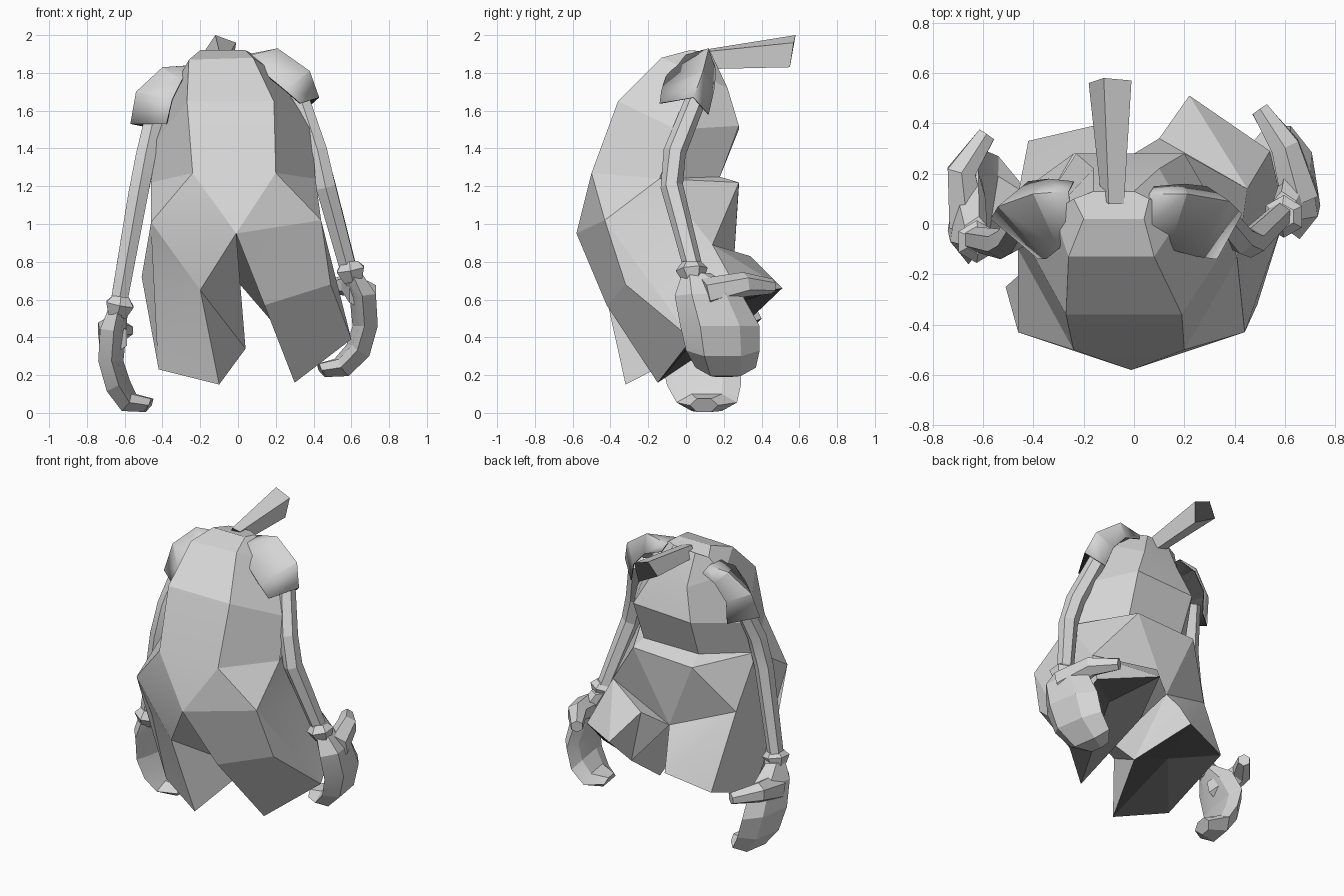
import bpy, bmesh, math
from mathutils import Vector

if "Cube" in bpy.data.objects:
    bpy.data.objects.remove(bpy.data.objects["Cube"])


def material(name, v):
    m = bpy.data.materials.new(name)
    m.diffuse_color = (v, v, v, 1)
    m.use_nodes = True
    m.node_tree.nodes["Principled BSDF"].inputs["Base Color"].default_value = m.diffuse_color
    return m


pale = material("pale_grey", 0.68)
dark = material("dark_lining", 0.08)


def make(name, verts, faces, lining=0):
    """Mesh object with outward normals; the last few faces may be dark lining."""
    me = bpy.data.meshes.new(name)
    me.from_pydata([tuple(v) for v in verts], [], faces)
    me.materials.append(pale)
    me.materials.append(dark)
    for p in me.polygons:
        p.material_index = int(p.index >= len(faces) - lining)
    bm = bmesh.new()
    bm.from_mesh(me)
    bmesh.ops.recalc_face_normals(bm, faces=bm.faces)
    mid = sum((v.co for v in bm.verts), Vector()) / len(bm.verts)
    if sum(f.normal.dot(f.calc_center_median() - mid) * f.calc_area() for f in bm.faces) < 0:
        bmesh.ops.reverse_faces(bm, faces=bm.faces)
    bm.to_mesh(me)
    bm.free()
    ob = bpy.data.objects.new(name, me)
    bpy.context.collection.objects.link(ob)
    bpy.ops.object.select_all(action='DESELECT')
    ob.select_set(True)
    bpy.context.view_layer.objects.active = ob
    bpy.ops.object.shade_smooth_by_angle(angle=math.radians(15))
    return ob


def ring_faces(rows, n):
    """Side quads joining consecutive rings of n points."""
    return [(r * n + i, r * n + (i + 1) % n, (r + 1) * n + (i + 1) % n, (r + 1) * n + i)
            for r in range(rows - 1) for i in range(n)]


def loft(name, rings, lining=0):
    n, rows = len(rings[0]), len(rings)
    caps = [tuple(range(n)), tuple(range((rows - 1) * n, rows * n))]
    return make(name, [p for r in rings for p in r], ring_faces(rows, n) + caps, lining)


def tube(name, path, radii, sides=6):
    """Faceted tube along a path of points."""
    path = [Vector(p) for p in path]
    rings = []
    for i, p in enumerate(path):
        d = (path[min(i + 1, len(path) - 1)] - path[max(i - 1, 0)]).normalized()
        ref = Vector((1, 0, 0)) if abs(d.x) < 0.8 else Vector((0, 1, 0))
        u = d.cross(ref).normalized()
        w = d.cross(u)
        rings.append([p + radii[i] * (u * math.cos(a) + w * math.sin(a))
                      for a in (2 * math.pi * k / sides for k in range(sides))])
    return loft(name, rings)


# Torso rings, from neck to waist: front pair, right side, back pair, left side
torso = [
    (-.20, .02, 1.92), (.04, .02, 1.92), (.06, .1, 1.91), (0, .13, 1.91), (-.16, .13, 1.9), (-.24, .1, 1.88),
    (-.26, -.13, 1.87), (.08, -.13, 1.88), (.2, .05, 1.8), (.1, .22, 1.72), (-.16, .22, 1.7), (-.32, .05, 1.76),
    (-.27, -.36, 1.65), (.19, -.36, 1.65), (.39, -.05, 1.5), (.2, .28, 1.52), (-.23, .28, 1.5), (-.44, -.05, 1.43),
    (-.24, -.5, 1.27), (.2, -.5, 1.27), (.41, -.14, 1.24), (.19, .18, 1.25), (-.22, .18, 1.25), (-.46, -.1, 1.22),
]
# Hips: front crotch, right front/side/back, back crotch, left back/side/front
hips = [
    (-.01, -.58, .95), (.44, -.43, 1.02), (.45, .14, .89), (.2, .28, 1.22),
    (-.05, .25, .75), (-.24, .28, 1.2), (-.46, .12, .9), (-.46, -.43, 1.01),
]
# Leg points: inner knee, outer knee, hem from front, outward and round,
# back edge between hem and crotch, and the middle of the recessed lining
right_leg = [(.14, -.42, .57), (.49, -.32, .68), (.3, -.15, .16), (.6, .03, .39), (.54, .29, .62),
             (.22, .51, .66), (.2, .3, .46), (.1, .34, .83), (.37, .2, .56)]
left_leg = [(-.2, -.43, .65), (-.51, -.25, .72), (-.1, -.32, .15), (-.42, -.17, .23), (-.42, .33, .42),
            (-.12, .4, .5), (.04, .05, .34), (-.09, .33, .64), (-.22, .06, .44)]


def leg_faces(front, side, k):
    c, b = 24, 28
    i, o, h1, h2, h3, h4, h5, e, m = range(k, k + 9)
    walls = [(c, i, front), (front, i, o), (i, h1, h2, o), (front, o, h2), (front, h2, side),
             (side, h2, h3), (side, h3, h4), (side, h4, e), (side, e, b), (e, h4, h5), (e, h5, b),
             (b, h5, c), (c, h5, i), (i, h5, h1)]
    hem = [h1, h2, h3, h4, h5]
    return walls, [(hem[j], hem[(j + 1) % 5], m) for j in range(5)]


hip_faces = [(18, 24, 19), (19, 24, 25), (19, 25, 20), (20, 25, 26), (20, 26, 27), (20, 27, 21),
             (21, 27, 29, 22), (27, 26, 28), (27, 28, 29), (29, 28, 30), (29, 30, 23),
             (22, 29, 23), (23, 30, 31), (18, 23, 31), (18, 31, 24)]
r_walls, r_lining = leg_faces(25, 26, 32)
l_walls, l_lining = leg_faces(31, 30, 41)
make("body", torso + hips + right_leg + left_leg,
     [tuple(range(6))] + ring_faces(4, 6) + hip_faces + r_walls + l_walls + r_lining + l_lining, 10)

# Neck spike pointing backwards, dark at both ends
loft("neck_spike", [
    [(-.1, .08, 1.92), (-.04, .08, 1.91), (-.05, .1, 1.82), (-.13, .1, 1.85)],
    [(-.12, .58, 2.0), (-.01, .57, 1.96), (-.03, .55, 1.83), (-.18, .56, 1.91)]], 2)


# Shoulder pads: shells from front edge, over the ridge, to a back return, dark inside
def pad(name, cols):
    n = len(cols[0])
    faces = [(c * n + i, c * n + i + 1, (c + 1) * n + i + 1, (c + 1) * n + i)
             for c in range(len(cols) - 1) for i in range(n - 1)]
    mod = make(name, [p for c in cols for p in c], faces).modifiers.new("lining", 'SOLIDIFY')
    mod.thickness = 0.006
    mod.offset = -1
    mod.material_offset = 1
    mod.material_offset_rim = 1


pad("right_shoulder_pad", [
    [(.05, -.02, 1.89), (.14, -.1, 1.80), (.25, -.13, 1.71), (.33, -.14, 1.64)],
    [(.06, .12, 1.9), (.21, .12, 1.93), (.38, .09, 1.81), (.43, .04, 1.67)],
    [(.08, .15, 1.85), (.2, .16, 1.81), (.29, .15, 1.71), (.33, .12, 1.58)]])
pad("left_shoulder_pad", [
    [(-.25, -.01, 1.84), (-.3, -.1, 1.76), (-.35, -.14, 1.66), (-.38, -.14, 1.53)],
    [(-.26, .13, 1.84), (-.4, .12, 1.83), (-.54, .07, 1.7), (-.57, .02, 1.53)],
    [(-.24, .17, 1.8), (-.34, .18, 1.76), (-.42, .17, 1.65), (-.42, .16, 1.5)]])

# Arms, bent slightly forward at the elbow
tube("right_arm", [(.32, .06, 1.68), (.42, -.06, 1.38), (.465, -.075, 1.2), (.585, .04, .76)],
     [.055, .06, .06, .05])
tube("left_arm", [(-.43, .04, 1.62), (-.49, -.06, 1.35), (-.53, -.08, 1.15), (-.635, -.06, .56)],
     [.055, .06, .06, .05])


# Hands: cuff, curled mitten and thumb, mirrored with an offset for the left
def hand(side, s, off, slim, tip, drop):
    def at(x, y, z):
        return (s * x + off[0], y + off[1], z + off[2])

    tube(side + "_cuff", [at(.59, .03, .8), at(.595, .03, .76), at(.61, .04, .7)],
         [.05, .085, .055])
    # centre x, centre z, front y, back y, half thickness and section tilt
    sections = [(.61, .74, -.02, .13, .045, 0), (.675, .62, -.06, .3, .055, .01),
                (.69, .46, -.03, .39, .05, 0), (.65, .33, .0, .39, .045, -.03),
                (.56, .24, .05, .37, .025, -.045), (.45, .225, .12, .27, .02, -.035)]
    rings = []
    for x, z, y0, y1, t, k in sections:
        x -= slim * (x > .62)
        m, bow = (y1 - y0) * .25, (y1 - y0) * .16
        rings.append([at(x - t, y0 + m, z - k), at(x - bow * .3, y0, z), at(x + t, y0 + m, z + k),
                      at(x + t - bow * .5, y1 - m, z + k), at(x - bow, y1, z),
                      at(x - t - bow * .5, y1 - m, z - k)])
    loft(side + "_hand", rings)
    tube(side + "_thumb", [at(.66 - slim, .1, .63 - drop), at(tip + .1, .31, .68 - drop),
                           at(tip, .455, .67 - drop)], [.085, .065, .04])


hand("right", 1, (0, 0, 0), 0, .5, 0)
hand("left", -1, (-.03, -.1, -.185), .03, .555, .05)
